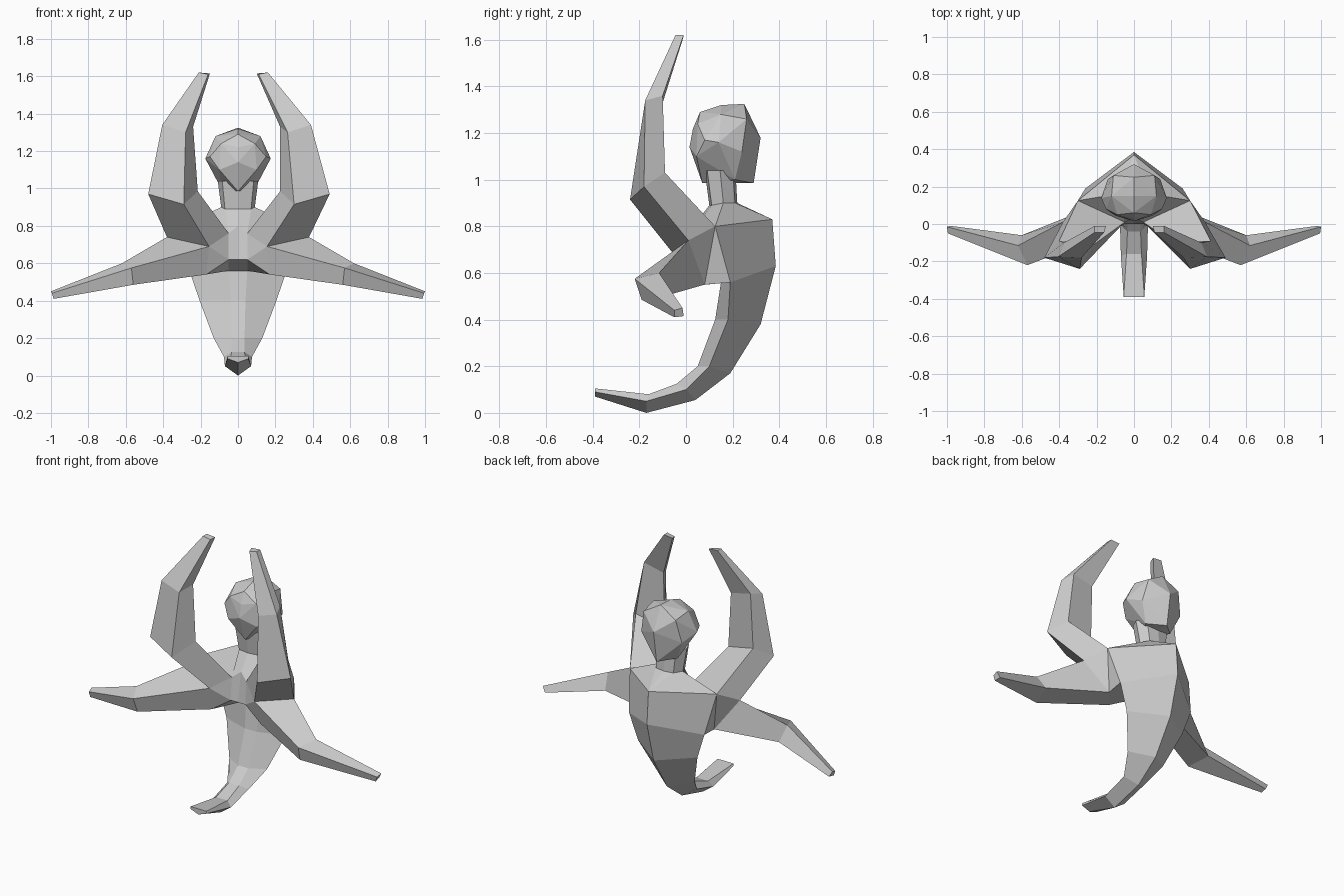
import bpy
import bmesh
from mathutils import Vector

default_cube = bpy.data.objects.get("Cube")
if default_cube:
    bpy.data.objects.remove(default_cube, do_unlink=True)

clay = bpy.data.materials.new("clay grey")
clay.use_nodes = True
clay_colour = (0.6, 0.6, 0.6, 1)
clay.diffuse_color = clay_colour
clay.node_tree.nodes["Principled BSDF"].inputs["Base Color"].default_value = clay_colour


def finish(bm, name):
    """Weld the seams, face the normals outward and link a flat-shaded object."""
    bmesh.ops.remove_doubles(bm, verts=bm.verts[:], dist=0.0005)
    bmesh.ops.recalc_face_normals(bm, faces=bm.faces[:])
    mesh = bpy.data.meshes.new(name)
    bm.to_mesh(mesh)
    bm.free()
    mesh.materials.append(clay)
    obj = bpy.data.objects.new(name, mesh)
    bpy.context.collection.objects.link(obj)
    return obj


def add_face(bm, points):
    """Add a polygon, dropping points that coincide with a neighbour."""
    kept = []
    for p in points:
        if all((Vector(p) - Vector(q)).length > 0.0005 for q in kept):
            kept.append(p)
    if len(kept) > 2:
        bm.faces.new([bm.verts.new(p) for p in kept])


def flip(points):
    return [(-x, y, z) for x, y, z in points]


def add_pair(bm, points):
    """Add a face and its mirror image across the middle of the body."""
    add_face(bm, points)
    add_face(bm, flip(points))


def add_half_loft(bm, rings):
    """Skin half cross-sections and mirror them."""
    for low, high in zip(rings, rings[1:]):
        for i in range(len(low) - 1):
            add_pair(bm, [low[i], low[i + 1], high[i + 1], high[i]])


def limb(name, sections):
    """Closed four-sided limb through a list of cross-sections."""
    bm = bmesh.new()
    for low, high in zip(sections, sections[1:]):
        for i in range(len(low)):
            j = (i + 1) % len(low)
            add_face(bm, [low[i], low[j], high[j], high[i]])
    add_face(bm, sections[0])
    add_face(bm, sections[-1])
    return finish(bm, name)


# Shared chest points, left half
breast_top = (0, 0.03, 0.8)
breast_low = (0, 0, 0.62)
armpit_in = (0.05, 0.01, 0.76)
rib_front = (0.05, 0, 0.62)
arm_front = (0.155, -0.06, 0.69)
arm_outer = (0.38, 0.01, 0.74)
shoulder = (0.3, 0.125, 0.8)
hip_back = (0.25, 0.08, 0.55)
hip_front = (0.17, -0.02, 0.54)
spine_top = (0, 0.37, 0.83)

# Neck half rings, from throat to nape
neck_base = [(0, 0.1, 0.89), (0.07, 0.11, 0.89), (0.09, 0.16, 0.9),
             (0.06, 0.21, 0.9), (0, 0.22, 0.9)]
neck_top = [(x * 1.2, y * 1.1 - 0.03, 1.04) for x, y, z in neck_base]

# Tail half rings: front edge, side edge, keel
tail_edges = [
    ((0.055, -0.39, 0.105), (0.055, -0.39, 0.09), (0, -0.39, 0.07)),
    ((0.04, -0.16, 0.08), (0.07, -0.17, 0.05), (0, -0.17, 0)),
    ((0.035, -0.04, 0.125), (0.075, 0, 0.1), (0, 0.04, 0.055)),
    ((0.035, 0.05, 0.2), (0.13, 0.1, 0.2), (0, 0.19, 0.17)),
    ((0.04, 0.125, 0.4), (0.205, 0.18, 0.4), (0, 0.32, 0.38)),
    ((0.05, 0.15, 0.56), (0.26, 0.19, 0.56), (0, 0.385, 0.63)),
]
tail = [[(0, front[1], front[2]), front, side, keel]
        for front, side, keel in tail_edges]
belly_mid, belly, waist, spine_low = tail[-1]

# Torso with the curled tail and neck
torso = bmesh.new()
add_half_loft(torso, tail)
add_pair(torso, tail[0])
add_half_loft(torso, [neck_base, neck_top])
add_pair(torso, neck_top)
for patch in (
    # breast
    [breast_top, armpit_in, rib_front, breast_low],
    [armpit_in, arm_front, rib_front],
    [arm_front, hip_front, rib_front],
    # limb sockets
    [armpit_in, arm_front, arm_outer, shoulder],
    [arm_front, arm_outer, hip_back, hip_front],
    # flank and back
    [arm_outer, shoulder, hip_back],
    [shoulder, waist, hip_back],
    [shoulder, spine_top, spine_low, waist],
    # underside of the chest
    [breast_low, rib_front, belly, belly_mid],
    [rib_front, hip_front, belly],
    [hip_front, hip_back, waist, belly],
    # top of the shoulders
    [breast_top, armpit_in, neck_base[1], neck_base[0]],
    [armpit_in, shoulder, neck_base[2], neck_base[1]],
    [shoulder, spine_top, neck_base[3], neck_base[2]],
    [spine_top, neck_base[4], neck_base[3]],
):
    add_pair(torso, patch)
finish(torso, "torso_and_tail")

# Raised arms: the right hand sits a little wider than the left
upper_root = [armpit_in, arm_front, arm_outer, shoulder]
upper_elbow = [(0.225, -0.11, 0.985), (0.3, -0.24, 0.915),
               (0.49, -0.18, 0.97), (0.41, -0.09, 1.03)]
upper_wrist = [(0.225, -0.1, 1.33), (0.265, -0.18, 1.3),
               (0.39, -0.175, 1.34), (0.36, -0.1, 1.36)]
upper_tip = [(0.1, -0.01, 1.615), (0.11, -0.045, 1.61),
             (0.16, -0.045, 1.62), (0.16, -0.01, 1.62)]


def shift(points, dx):
    return [(x + dx, y, z) for x, y, z in points]


limb("left_raised_arm", [upper_root, upper_elbow, upper_wrist, upper_tip])
wide = [upper_root, shift(upper_elbow, -0.01),
        shift(upper_wrist, 0.015), shift(upper_tip, 0.05)]
limb("right_raised_arm", [flip(s) for s in wide])

# Spread lower arms
spread = [
    [arm_front, arm_outer, hip_back, hip_front],
    [(0.57, -0.22, 0.575), (0.62, -0.115, 0.6),
     (0.6, -0.06, 0.51), (0.56, -0.19, 0.485)],
    [(0.995, -0.05, 0.44), (1, -0.015, 0.45),
     (0.98, -0.01, 0.415), (0.985, -0.05, 0.41)],
]
limb("left_spread_arm", spread)
limb("right_spread_arm", [flip(s) for s in spread])

# Faceted head: a hull over its middle profile and side corners
head_profile = [(0.07, 0.985), (0.015, 1.14), (0.03, 1.22), (0.06, 1.29),
                (0.15, 1.32), (0.25, 1.325), (0.32, 1.18), (0.29, 0.985)]
head_corners = [(0.1, 0.045, 1.1), (0.09, 0.05, 1.24), (0.15, 0.08, 1.17),
                (0.175, 0.14, 1.16), (0.12, 0.15, 1.28), (0.11, 0.26, 1.26),
                (0.14, 0.24, 1.12), (0.09, 0.21, 1)]
head = bmesh.new()
for point in [(0, y, z) for y, z in head_profile] + head_corners + flip(head_corners):
    head.verts.new(point)
hull = bmesh.ops.convex_hull(head, input=head.verts[:])
loose = {v for v in hull["geom_interior"] if isinstance(v, bmesh.types.BMVert)}
bmesh.ops.delete(head, geom=list(loose), context="VERTS")
finish(head, "head")
